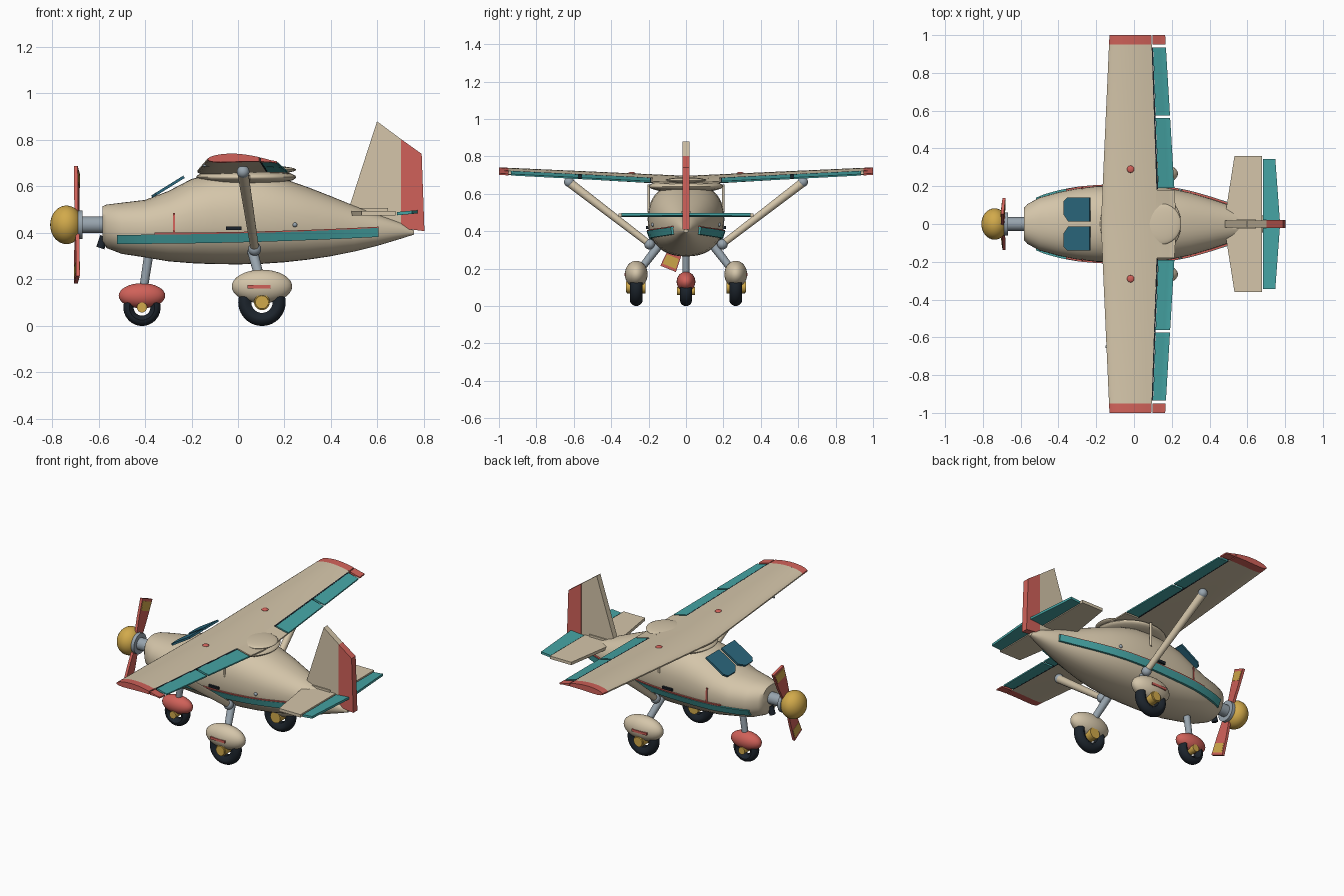
import bpy, bmesh, math
from mathutils import Vector, Matrix

if "Cube" in bpy.data.objects:
    bpy.data.objects.remove(bpy.data.objects["Cube"])


def colour(name, r, g, b):
    m = bpy.data.materials.new(name)
    m.diffuse_color = (r, g, b, 1)
    m.use_nodes = True
    m.node_tree.nodes["Principled BSDF"].inputs["Base Color"].default_value = m.diffuse_color
    return m


CREAM = colour("cream", .66, .56, .40)
RED = colour("coral_red", .63, .12, .10)
TEAL = colour("teal", .06, .37, .37)
GLASS = colour("glass_blue", .025, .14, .21)
GOLD = colour("gold", .64, .40, .07)
BLACK = colour("rubber_black", .012, .018, .026)
GREY = colour("steel_grey", .31, .37, .42)


def finish(name, bm, mat, angle=35):
    bmesh.ops.recalc_face_normals(bm, faces=bm.faces)
    me = bpy.data.meshes.new(name)
    bm.to_mesh(me)
    bm.free()
    ob = bpy.data.objects.new(name, me)
    bpy.context.collection.objects.link(ob)
    me.materials.append(mat)
    bpy.ops.object.select_all(action='DESELECT')
    bpy.context.view_layer.objects.active = ob
    ob.select_set(True)
    bpy.ops.object.shade_smooth_by_angle(angle=math.radians(angle))
    return ob


def loft(name, rings, mat, angle=35):
    """Skin a list of equal-length point rings and cap both ends."""
    bm = bmesh.new()
    vs = [[bm.verts.new(p) for p in r] for r in rings]
    n = len(rings[0])
    for a, b in zip(vs, vs[1:]):
        for i in range(n):
            j = (i + 1) % n
            bm.faces.new((a[i], a[j], b[j], b[i]))
    bm.faces.new(vs[0])
    bm.faces.new(vs[-1])
    return finish(name, bm, mat, angle)


def ball(name, c, r, mat):
    bm = bmesh.new()
    bmesh.ops.create_uvsphere(bm, u_segments=32, v_segments=16, radius=1)
    bmesh.ops.scale(bm, vec=r, verts=bm.verts)
    bmesh.ops.translate(bm, vec=c, verts=bm.verts)
    return finish(name, bm, mat, 60)


def rod(name, a, b, r1, r2, mat):
    a, b = Vector(a), Vector(b)
    d = b - a
    bm = bmesh.new()
    rot = d.to_track_quat('Z', 'Y').to_matrix().to_4x4()
    bmesh.ops.create_cone(bm, cap_ends=True, segments=24, radius1=r1, radius2=r2, depth=d.length,
                          matrix=Matrix.Translation((a + b) / 2) @ rot)
    return finish(name, bm, mat)


def box(name, c, size, mat):
    bm = bmesh.new()
    bmesh.ops.create_cube(bm, size=1, matrix=Matrix.Translation(c) @ Matrix.Diagonal((*size, 1)))
    return finish(name, bm, mat)


# Fuselage stations: x, bottom, top, half width
BODY = [(-.582, .365, .515, .085), (-.565, .335, .522, .105), (-.5, .31, .53, .14), (-.4, .295, .542, .168),
        (-.3, .278, .58, .188), (-.2, .27, .632, .2), (-.11, .266, .655, .204), (0, .265, .662, .205),
        (.1, .267, .658, .2), (.2, .274, .632, .187), (.3, .285, .597, .165), (.4, .30, .558, .135),
        (.5, .32, .517, .102), (.6, .345, .48, .07), (.7, .375, .445, .038), (.757, .393, .41, .012)]
POW = 2.3


def station(x):
    for a, b in zip(BODY, BODY[1:]):
        if x <= b[0]:
            t = (x - a[0]) / (b[0] - a[0])
            return [p + (q - p) * t for p, q in zip(a, b)]
    return BODY[-1]


def skin_y(x, z):
    _, lo, hi, w = station(x)
    k = min(1, abs(z - (lo + hi) / 2) / ((hi - lo) / 2))
    return w * (1 - k ** POW) ** (1 / POW)


def spow(v):
    return math.copysign(abs(v) ** (2 / POW), v)


rings = []
for x, lo, hi, w in BODY:
    ring = []
    for i in range(40):
        a = math.tau * i / 40
        ring.append((x, w * spow(math.cos(a)), (lo + hi) / 2 + (hi - lo) / 2 * spow(math.sin(a))))
    rings.append(ring)
loft("fuselage", rings, CREAM, 50)


# Raised trim following the fuselage side
def trim(name, x0, x1, z0, z1, rise, mat, out, s):
    rings = []
    for i in range(25):
        t = i / 24
        x = x0 + (x1 - x0) * t
        up = rise * t * t
        lo, hi = z0 + up, z1 + up
        rings.append([(x, s * (skin_y(x, z) + o), z) for z, o in
                      ((lo, -.01), (lo, out), (hi, out), (hi, -.01))])
    loft(name, rings, mat)


for s, side in ((-1, "right"), (1, "left")):
    trim(side + "_teal_stripe", -.52, .605, .353, .392, .03, TEAL, .013, s)
    trim(side + "_red_stripe", -.36, .605, .392, .401, .026, RED, .01, s)
    trim(side + "_red_mark", -.279, -.271, .4, .485, 0, RED, .008, s)
    trim(side + "_door_handle", -.052, .014, .413, .428, 0, BLACK, .012, s)
    ball(side + "_fuel_cap", (.245, s * skin_y(.245, .435), .435), (.01, .01, .01), GREY)


# Wing: slices of one tapered airfoil with dihedral
def wing_point(y, u, sign):
    ay = abs(y)
    le, te = -.175 + .045 * ay, .225 - .06 * ay
    th = (.05 - .014 * ay) * 5 * (.2969 * math.sqrt(u) - .126 * u - .3516 * u ** 2 + .2843 * u ** 3 - .1 * u ** 4)
    z = .665 + .052 * ay + .012 * math.sin(math.pi * u) - .012 * u + sign * max(th, .004)
    return (le + (te - le) * u, y, z)


def wing_part(name, ys, u0, u1, mat):
    us = [u0 + (u1 - u0) * (i / 12) ** (2 if u0 == 0 else 1) for i in range(13)]
    loft(name, [[wing_point(y, u, 1) for u in us] + [wing_point(y, u, -1) for u in reversed(us)]
                for y in ys], mat)


wing_part("main_wing", (-.95, 0, .95), 0, .755, CREAM)
wing_part("wing_centre_rear", (-.18, 0, .18), .74, 1, CREAM)
for s, side in ((-1, "right"), (1, "left")):
    wing_part(side + "_flap", (s * .19, s * .56), .775, 1, TEAL)
    wing_part(side + "_aileron", (s * .575, s * .935), .775, 1, TEAL)
    wing_part(side + "_hinge_gap", (s * .185, s * .935), .75, .772, BLACK)
    wing_part(side + "_wing_tip", (s * .95, s * 1), 0, .75, RED)
    wing_part(side + "_wing_tip_rear", (s * .95, s * 1), .77, 1, RED)
    p = wing_point(s * .29, .4, 1)
    ball(side + "_wing_light", (-.018, p[1], p[2]), (.019, .019, .008), RED)
    # Lift strut with ball joints and cabin post
    rod(side + "_strut", (.02, s * .63, .665), (.072, s * .2, .335), .024, .018, CREAM)
    ball(side + "_strut_top_joint", (.022, s * .625, .663), (.027, .027, .027), GREY)
    ball(side + "_strut_bottom_joint", (.072, s * .195, .33), (.028, .028, .028), GREY)
    rod(side + "_cabin_post", (.045, s * .2, .5), (.045, s * .2, .65), .007, .007, CREAM)
rod("pitot_tube", (-.15, -.65, .69), (-.1, -.65, .695), .006, .006, GREY)
ball("wing_fairing", (.035, 0, .64), (.215, .2, .035), CREAM)
ball("wing_fairing_cap", (.14, 0, .672), (.11, .11, .016), CREAM)


# Flat panels extruded from an outline
def panel(name, pts, offset, mat):
    o = Vector(offset)
    loft(name, [[Vector(p) - o for p in pts], [Vector(p) + o for p in pts]], mat, 20)


for s, side in ((-1, "right"), (1, "left")):
    outline = [(-.232, .012), (-.232, .14), (-.352, .14), (-.37, .12), (-.37, .05), (-.345, .012)]
    panel(side + "_windshield", [(x, s * y, .556 + (x + .37) * .62) for x, y in outline], (-.003, 0, .005), GLASS)
    # Tailplane and elevator
    panel(side + "_tailplane", [(x, s * y, .485) for x, y in ((.485, 0), (.488, .08), (.532, .36), (.678, .36), (.678, 0))],
          (0, 0, .009), CREAM)
    panel(side + "_elevator", [(x, s * y, z) for x, y, z in
                               ((.684, .02, .483), (.684, .345, .483), (.748, .345, .489), (.772, .02, .491))],
          (0, 0, .007), TEAL)

# Fin and rudder
panel("fin", [(x, 0, z) for x, z in ((.475, .5), (.598, .88), (.702, .803), (.702, .42), (.6, .42))], (0, .018, 0), CREAM)
panel("rudder", [(x, 0, z) for x, z in ((.702, .803), (.79, .74), (.802, .408), (.702, .42))], (0, .02, 0), RED)
box("fin_root", (.56, 0, .492), (.17, .05, .03), CREAM)

# Nose shaft, spinner, intake
rod("propeller_shaft", (-.67, 0, .435), (-.57, 0, .435), .036, .036, GREY)
rod("propeller_backplate", (-.688, 0, .435), (-.668, 0, .435), .062, .062, GREY)
ball("spinner", (-.738, 0, .435), (.07, .083, .083), GOLD)
rod("chin_intake", (-.592, 0, .335), (-.576, 0, .385), .018, .018, BLACK)


# Propeller blades with gold bands, twisted slightly and leaning
def blade(name, r0, r1, half, thick, mat, flip):
    rot = Matrix.Rotation(math.radians(158 + flip), 4, 'X')
    rings = []
    for r, w in ((r0, half[0]), ((r0 + r1) / 2, half[1]), (r1, half[2])):
        ring = [(-thick - .1 * w, -w, r), (thick - .1 * w, -w, r), (thick + .1 * w, w, r), (-thick + .1 * w, w, r)]
        rings.append([rot @ Vector(p) + Vector((-.693, 0, .435)) for p in ring])
    loft(name, rings, mat, 20)


for n, flip in (("lower", 0), ("upper", 180)):
    blade(n + "_blade", .03, .255, (.025, .038, .045), .008, RED, flip)
    blade(n + "_blade_band", .185, .24, (.034, .036, .038), .0095, GOLD, flip)


# Wheels: rounded tyre, gold hub, streamlined cover
def wheel(name, x, y, r, half, hub, hub_out, cover_z, cover, mat):
    prof = [(-half * .5, r * .45)]
    for i in range(11):
        a = math.pi * i / 10
        prof.append((-half * math.cos(a), r * (.68 + .32 * math.sin(a))))
    prof.append((half * .5, r * .45))
    bm = bmesh.new()
    vs = [bm.verts.new((x, y + p, r + q)) for p, q in prof]
    es = [bm.edges.new(e) for e in zip(vs, vs[1:] + vs[:1])]
    bmesh.ops.spin(bm, geom=vs + es, cent=(x, y, r), axis=(0, 1, 0), angle=math.tau, steps=40)
    bmesh.ops.remove_doubles(bm, verts=bm.verts, dist=1e-4)
    finish(name + "_tyre", bm, BLACK, 50)
    rod(name + "_hub", (x, y - hub_out, r), (x, y + hub_out, r), hub, hub, GOLD)
    ball(name + "_cover", (x, y, cover_z), cover, mat)


wheel("nose_wheel", -.413, 0, .08, .031, .022, .048, .13, (.1, .05, .054), RED)
rod("nose_leg", (-.382, 0, .32), (-.408, 0, .15), .02, .018, GREY)
for s, side in ((-1, "right"), (1, "left")):
    wheel(side + "_main_wheel", .103, s * .266, .102, .034, .034, .05, .17, (.13, .061, .072), CREAM)
    rod(side + "_main_leg", (.06, s * .14, .33), (.095, s * .24, .2), .023, .02, GREY)
    rod(side + "_hub_cap", (.103, s * .3, .102), (.103, s * .322, .102), .034, .028, GOLD)
    box(side + "_cover_mark", (.09, s * .324, .168), (.1, .012, .015), RED)
